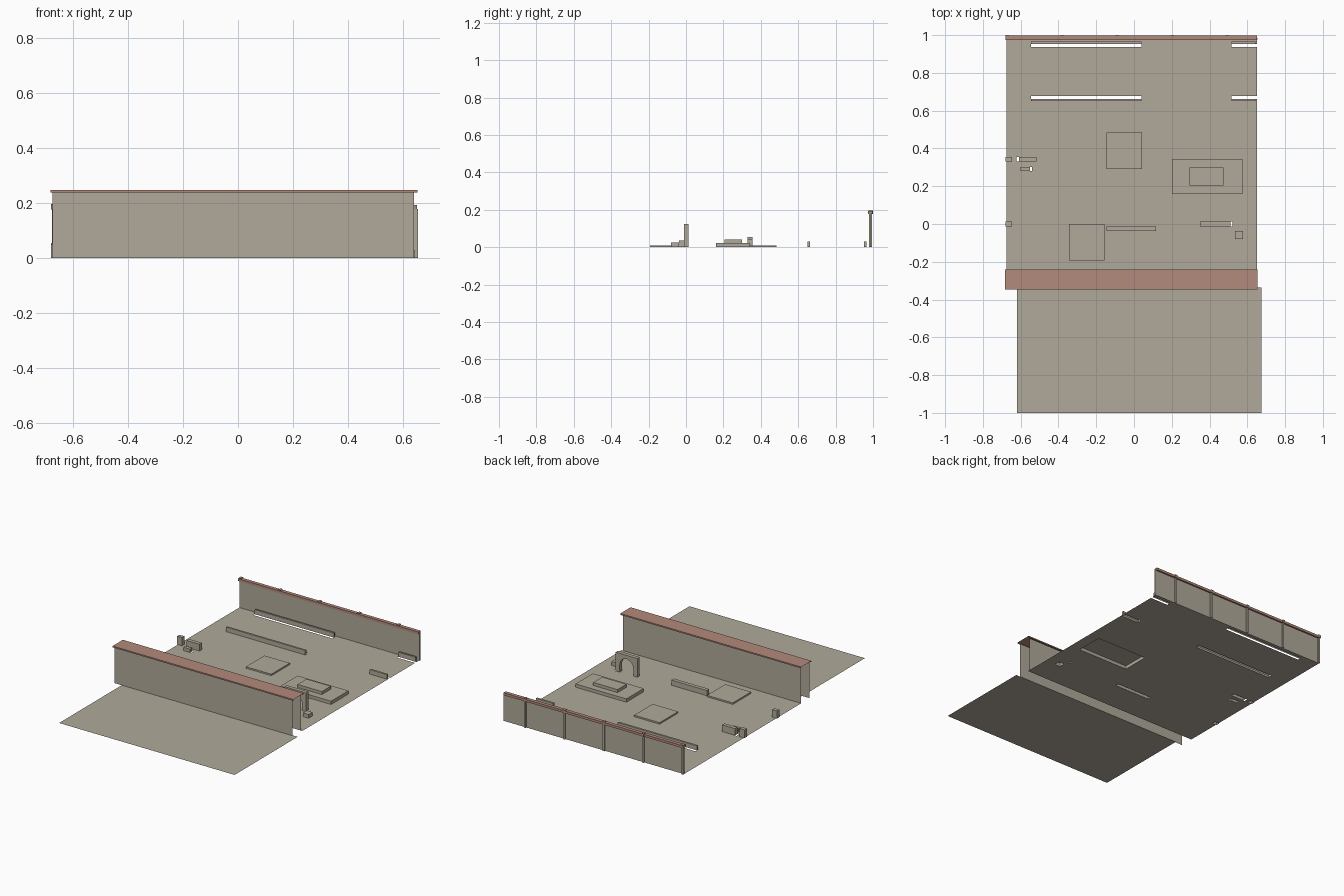
import bpy, bmesh, math

cube = bpy.data.objects.get("Cube")
if cube:
    bpy.data.objects.remove(cube, do_unlink=True)


def make_material(name, rgb):
    m = bpy.data.materials.new(name)
    m.use_nodes = True
    m.diffuse_color = (*rgb, 1)
    bsdf = next(n for n in m.node_tree.nodes if n.type == 'BSDF_PRINCIPLED')
    bsdf.inputs["Base Color"].default_value = (*rgb, 1)
    return m


STONE = make_material("beige stone", (0.44, 0.40, 0.325))
TILE = make_material("red tile", (0.45, 0.255, 0.20))


def finish(name, bm, mat):
    bmesh.ops.remove_doubles(bm, verts=bm.verts, dist=1e-5)
    mesh = bpy.data.meshes.new(name)
    bm.to_mesh(mesh)
    bm.free()
    mesh.materials.append(mat)
    obj = bpy.data.objects.new(name, mesh)
    bpy.context.collection.objects.link(obj)
    return obj


def box(name, x0, x1, y0, y1, z0, z1, mat=STONE, open_bottom=False):
    bm = bmesh.new()
    bmesh.ops.create_cube(bm, size=1)
    for v in bm.verts:
        v.co = (x1 if v.co.x > 0 else x0, y1 if v.co.y > 0 else y0,
                z1 if v.co.z > 0 else z0)
    if open_bottom:
        bm.normal_update()
        low = [f for f in bm.faces if f.normal.z < -0.5]
        bmesh.ops.delete(bm, geom=low, context='FACES_ONLY')
    return finish(name, bm, mat)


def strip(name, profile, x0, x1, mat):
    """Sweep an open (y, z) profile along x, leaving the ends open."""
    bm = bmesh.new()
    for (ya, za), (yb, zb) in zip(profile, profile[1:]):
        bm.faces.new([bm.verts.new(p) for p in
                      ((x0, ya, za), (x1, ya, za), (x1, yb, zb), (x0, yb, zb))])
    return finish(name, bm, mat)


def ground(name, x0, x1, y0, y1, holes=()):
    """Flat sheet with rectangular holes (x0, x1, y0, y1)."""
    xs = sorted({x0, x1} | {min(max(v, x0), x1) for h in holes for v in h[:2]})
    ys = sorted({y0, y1} | {min(max(v, y0), y1) for h in holes for v in h[2:]})
    bm = bmesh.new()
    for xa, xb in zip(xs, xs[1:]):
        for ya, yb in zip(ys, ys[1:]):
            cx, cy = (xa + xb) / 2, (ya + yb) / 2
            if any(h[0] < cx < h[1] and h[2] < cy < h[3] for h in holes):
                continue
            bm.faces.new([bm.verts.new(p) for p in
                          ((xa, ya, 0), (xb, ya, 0), (xb, yb, 0), (xa, yb, 0))])
    return finish(name, bm, STONE)


# Raised blocks, open underneath: name, x0, x1, y0, y1, height
blocks = [
    ("platform", 0.20, 0.575, 0.16, 0.343, 0.022),
    ("low_wall_centre", -0.145, 0.117, -0.037, -0.012, 0.035),
    ("bench_back_long", -0.545, 0.04, 0.953, 0.965, 0.03),
    ("bench_back_short", 0.517, 0.643, 0.953, 0.965, 0.03),
    ("bench_front_long", -0.545, 0.04, 0.65, 0.663, 0.03),
    ("bench_front_short", 0.517, 0.643, 0.65, 0.663, 0.03),
    ("edge_post_back", -0.68, -0.645, 0.33, 0.355, 0.055),
    ("edge_post_front", -0.68, -0.645, -0.012, 0.013, 0.05),
    ("side_wall", -0.61, -0.515, 0.33, 0.355, 0.045),
    ("side_step", -0.60, -0.55, 0.28, 0.303, 0.022),
    ("arch_side_block", 0.535, 0.577, -0.08, -0.038, 0.025),
]
for name, *dims, height in blocks:
    box(name, *dims, 0, height, open_bottom=True)

# Slots in the floor beside the blocks
slots = [(xa, xb, ya, yb) for xa, xb in ((-0.545, 0.04), (0.517, 0.65))
         for ya, yb in ((0.938, 0.953), (0.663, 0.678))]
slots += [(-0.622, -0.61, 0.33, 0.355), (-0.55, -0.54, 0.28, 0.303),
          (0.51, 0.522, -0.012, 0.013)]
ground("main_ground", -0.675, 0.65, -0.25, 0.98,
       [tuple(b[1:5]) for b in blocks] + slots)
ground("front_ground", -0.62, 0.675, -1.0, -0.335)

# Slabs resting on the floor
box("platform_top", 0.295, 0.475, 0.205, 0.30, 0.022, 0.042)
box("slab_back", -0.145, 0.043, 0.29, 0.485, 0, 0.01)
box("slab_front", -0.345, -0.155, -0.193, 0, 0, 0.01)

# Free-standing arch
bm = bmesh.new()
cx, half, inner, spring, top = 0.43, 0.08, 0.05, 0.05, 0.125
outline = [(cx - half, 0), (cx - half, top), (cx + half, top), (cx + half, 0),
           (cx + inner, 0)]
for i in range(13):
    a = math.pi * i / 12
    outline.append((cx + inner * math.cos(a), spring + inner * math.sin(a)))
outline.append((cx - inner, 0))
face = bm.faces.new([bm.verts.new((x, -0.012, z)) for x, z in outline])
ext = bmesh.ops.extrude_face_region(bm, geom=[face], use_keep_orig=True)
bmesh.ops.translate(bm, vec=(0, 0.025, 0),
                    verts=[g for g in ext["geom"] if isinstance(g, bmesh.types.BMVert)])
bmesh.ops.recalc_face_normals(bm, faces=bm.faces)
finish("arch", bm, STONE)

# Front gallery: two thin walls under an open-ended tiled roof
strip("gallery_front_wall", [(-0.34, 0), (-0.34, 0.24)], -0.675, 0.64, STONE)
strip("gallery_back_wall", [(-0.25, 0.24), (-0.25, 0)], -0.675, 0.64, STONE)
strip("gallery_roof", [(-0.348, 0.239), (-0.348, 0.248), (-0.24, 0.248),
                       (-0.24, 0.239)], -0.682, 0.653, TILE)

# Back wall with posts and a tiled coping
box("back_wall", -0.675, 0.655, 0.978, 0.986, 0, 0.178)
box("back_coping", -0.68, 0.65, 0.973, 0.997, 0.177, 0.193, TILE)
for i in range(5):
    x = -0.67 + i * 0.291
    box(f"back_post_{i + 1}", x - 0.006, x + 0.006, 0.98, 0.995, 0, 0.178)
    box(f"back_post_cap_{i + 1}", x - 0.009, x + 0.009, 0.976, 1.0, 0.177, 0.197, TILE)
